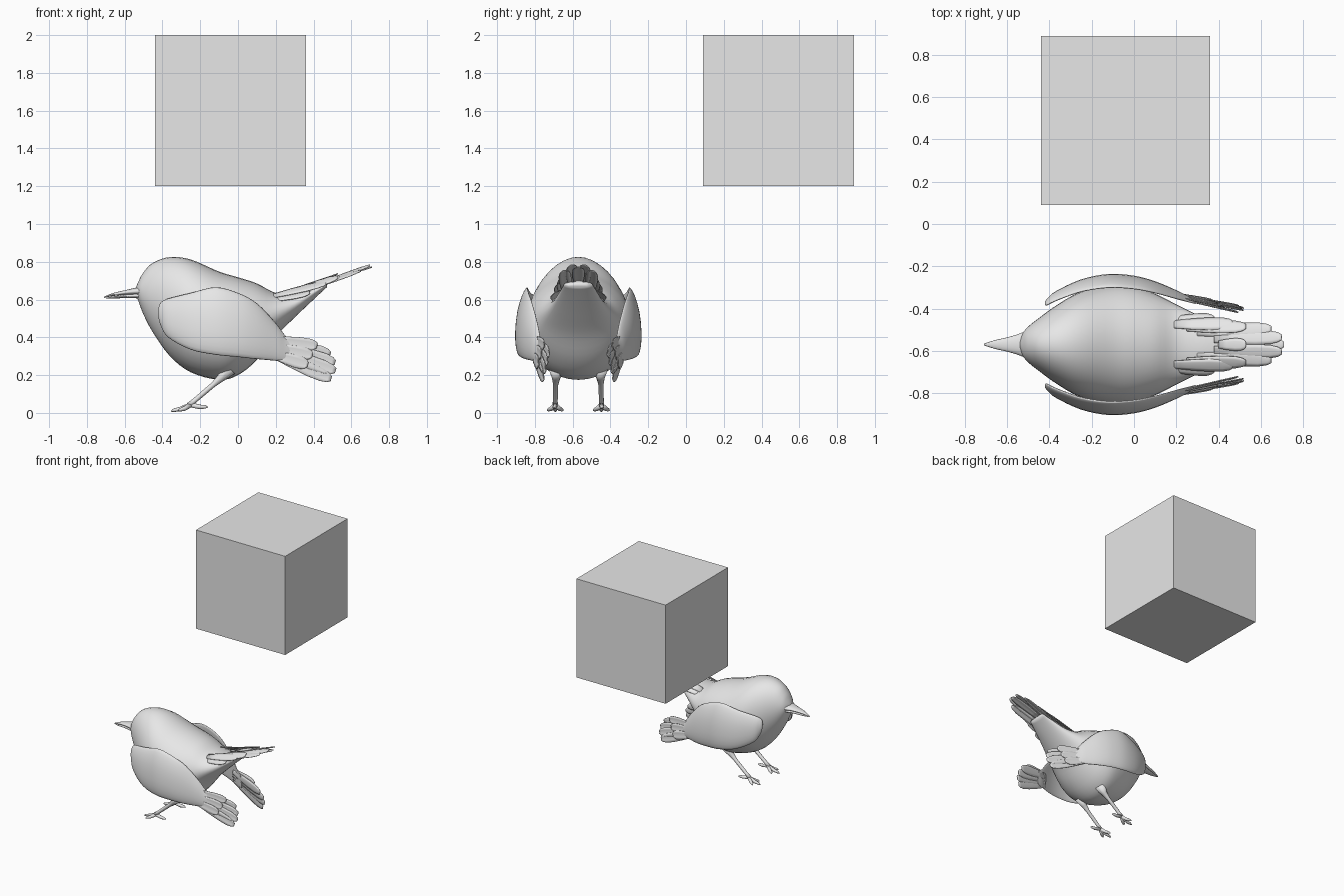
import bpy, bmesh, math
from mathutils import Vector

old = bpy.data.objects.get("Cube")
if old:
    bpy.data.objects.remove(old)

grey = bpy.data.materials.new("light grey")
grey.use_nodes = True
grey.diffuse_color = (0.8, 0.8, 0.8, 1)
grey.node_tree.nodes["Principled BSDF"].inputs["Base Color"].default_value = (0.8, 0.8, 0.8, 1)
BIRD = Vector((0, -0.57, 0))


def finish(name, bm, place=BIRD, mirror=False, thick=0, smooth=True):
    bmesh.ops.recalc_face_normals(bm, faces=bm.faces)
    mesh = bpy.data.meshes.new(name)
    bm.to_mesh(mesh)
    bm.free()
    mesh.materials.append(grey)
    ob = bpy.data.objects.new(name, mesh)
    bpy.context.collection.objects.link(ob)
    ob.location = place
    if smooth:
        for p in mesh.polygons:
            p.use_smooth = True
    if thick:
        mod = ob.modifiers.new("thickness", "SOLIDIFY")
        mod.thickness, mod.offset = thick, 0
    if mirror:
        mod = ob.modifiers.new("mirror", "MIRROR")
        mod.use_axis = (False, True, False)
        mod.use_mirror_merge = False
    return ob


def refine(rows, steps=4):
    """Smooth curve through the rows of a station table."""
    rows = [Vector(r) for r in rows]
    out = []
    for i in range(len(rows) - 1):
        a, b, c, d = rows[max(i - 1, 0)], rows[i], rows[i + 1], rows[min(i + 2, len(rows) - 1)]
        for k in range(steps):
            t = k / steps
            out.append(b + (c - a) * (t / 2) + (a * 2 - b * 5 + c * 4 - d) * (t * t / 2)
                       + (b * 3 - a - c * 3 + d) * (t ** 3 / 2))
    return out + [rows[-1]]


def skin(bm, rings):
    loops = [[bm.verts.new(p) for p in ring] for ring in rings]
    n = len(loops[0])
    for a, b in zip(loops, loops[1:]):
        for i in range(n):
            bm.faces.new((a[i], a[(i + 1) % n], b[(i + 1) % n], b[i]))
    bm.faces.new(loops[0])
    bm.faces.new(loops[-1])


def circle(n):
    return [(math.cos(2 * math.pi * i / n), math.sin(2 * math.pi * i / n)) for i in range(n)]


def tube(bm, points, radii):
    pts = [Vector(p) for p in points]
    rings = []
    for i, p in enumerate(pts):
        d = (pts[min(i + 1, len(pts) - 1)] - pts[max(i - 1, 0)]).normalized()
        u = d.cross(Vector((0.1, 0.3, 1))).normalized()
        v = d.cross(u)
        rings.append([p + (u * c + v * s) * radii[i] for c, s in circle(10)])
    skin(bm, rings)


def feather(bm, base, tip, side, width):
    """Cambered blade with a rounded tip."""
    base, tip, side = Vector(base), Vector(tip), Vector(side).normalized()
    up = (tip - base).cross(side).normalized()
    rows = []
    for t, w in ((0, .6), (.3, .85), (.6, 1), (.82, .95), (.94, .7), (1, .35)):
        p = base.lerp(tip, t)
        rows.append([bm.verts.new(p + side * (s * w * width) + up * (0.1 * width * (1 - s * s)))
                     for s in (-1, -.5, 0, .5, 1)])
    for a, b in zip(rows, rows[1:]):
        for i in range(4):
            bm.faces.new((a[i], a[i + 1], b[i + 1], b[i]))


# Floating block
bm = bmesh.new()
bmesh.ops.create_cube(bm, size=0.8)
finish("floating_block", bm, (-0.04, 0.49, 1.6), smooth=False)

# Body with head and tail root: x, top, bottom, half width
body = [(-.54, .665, .63, .015), (-.525, .70, .585, .055), (-.5, .745, .52, .085),
        (-.45, .795, .425, .125), (-.36, .825, .30, .19), (-.25, .812, .215, .25),
        (-.1, .748, .175, .284), (0, .718, .2, .278), (.1, .685, .28, .24),
        (.2, .635, .405, .19), (.3, .635, .505, .14), (.4, .67, .6, .1), (.47, .695, .665, .075)]
rings = []
for x, top, bot, w in refine(body):
    mid, h = (top + bot) / 2, (top - bot) / 2
    rings.append([(x, w * c, mid + h * s) for c, s in circle(36)])
bm = bmesh.new()
skin(bm, rings)
finish("body", bm)

# Beak halves: x, centre z, half height, half width
for name, beak in (("upper_beak", [(-.48, .645, .03, .08), (-.54, .643, .02, .052), (-.6, .637, .012, .034),
                                   (-.66, .627, .008, .02), (-.71, .612, .003, .004)]),
                   ("lower_beak", [(-.48, .62, .02, .065), (-.54, .62, .013, .045), (-.6, .617, .009, .03),
                                   (-.66, .611, .006, .017), (-.7, .607, .002, .004)])):
    bm = bmesh.new()
    skin(bm, [[(x, w * c, z + h * s) for c, s in circle(16)] for x, z, h, w in refine(beak)])
    finish(name, bm)

# Wings: x, top, bottom, distance from the middle, half thickness
wing = [(-.422, .55, .51, .195, .006), (-.41, .583, .465, .203, .014), (-.37, .605, .40, .232, .018),
        (-.25, .635, .335, .285, .02), (-.12, .665, .308, .31, .02), (0, .635, .296, .302, .02),
        (.1, .58, .285, .278, .018), (.2, .475, .276, .24, .015), (.25, .41, .27, .22, .011),
        (.29, .385, .275, .205, .006)]
rings = []
for x, top, bot, y, th in refine(wing):
    mid, h = (top + bot) / 2, (top - bot) / 2
    lean = 0.06 * h / 0.5
    rings.append([(x, y - lean * s - 0.1 * h * s * s + th * c,
                   mid + h * math.copysign(abs(s) ** 0.9, s)) for c, s in circle(24)])
bm = bmesh.new()
skin(bm, rings)
finish("wings", bm, mirror=True)

# Wing tip feathers, long ones under shorter covering ones
bm = bmesh.new()
for i in range(4):
    t = i / 3
    base = (.2, .222 + .012 * t, .375 - .07 * t)
    tip = (.49 + .03 * math.sin(3 * t), .155 + .03 * t, .31 - .13 * t)
    feather(bm, base, tip, (.3, -.15, 1), .036)
for i in range(3):
    t = i / 2
    feather(bm, (.2, .228 + .012 * t, .385 - .08 * t), (.42 - .05 * t, .182 + .03 * t, .355 - .1 * t),
            (.3, -.15, 1), .034)
finish("wing_feathers", bm, mirror=True, thick=.005)

# Tail feathers, arched across the tail
bm = bmesh.new()
for dy, start, end, drop in ((.035, .38, .70, 0), (.075, .3, .65, .012)):
    feather(bm, (start, dy * .8, .64 + .3 * (start - .3) - drop), (end, dy, .645 + .34 * (end - .3) - drop),
            (0, 1, -.25), .034)
for dy, start, end, drop in ((.1, .19, .47, .015), (.12, .19, .38, .035), (.085, .25, .53, .005)):
    feather(bm, (start, dy * .95, .635 - drop), (end, dy, .645 + .34 * (end - .3) - drop),
            (0, 1, -.6), .034)
finish("tail_feathers", bm, mirror=True, thick=.004)
bm = bmesh.new()
feather(bm, (.4, 0, .69), (.53, 0, .735), (0, 1, 0), .03)
feather(bm, (.42, 0, .68), (.71, 0, .77), (0, 1, 0), .034)
finish("middle_tail_feathers", bm, thick=.004)

# Legs and feet
bm = bmesh.new()
tube(bm, [(-.05, .115, .235), (-.09, .118, .185), (-.13, .12, .15), (-.23, .122, .065), (-.26, .122, .04)],
     [.045, .022, .014, .013, .015])
for dx, dy, z in ((-.355, 0, .009), (-.315, .042, .012), (-.315, -.042, .012), (-.16, .005, .03)):
    tip = Vector((dx, .122 + dy, z))
    root = Vector((-.25, .122, .042))
    knuckle = root.lerp(tip, .55) - Vector((0, 0, .004))
    tube(bm, [root, knuckle, root.lerp(tip, .85), tip], [.013, .012, .009, .003])
finish("legs", bm, mirror=True)
